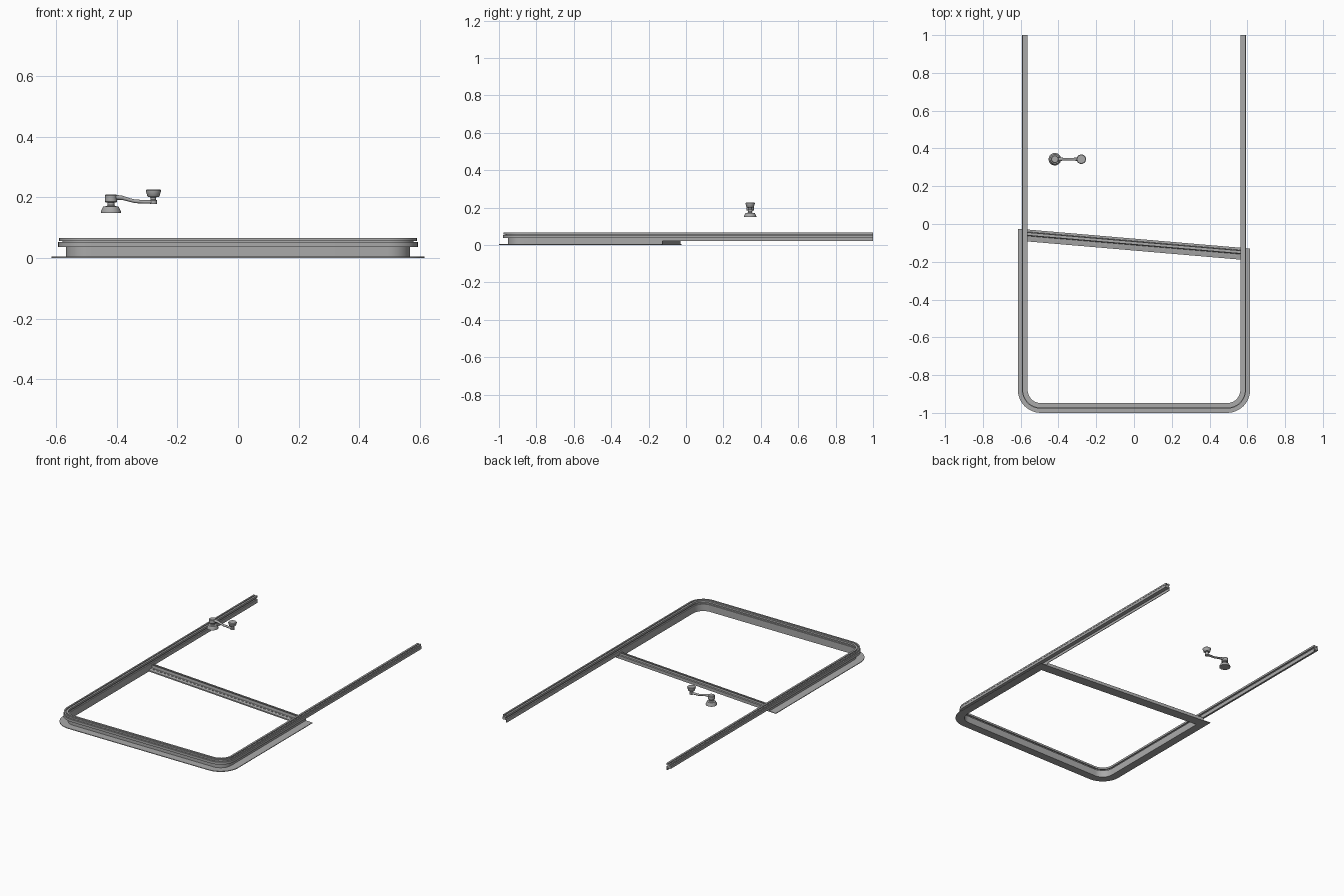
import bpy, bmesh, math
from mathutils import Vector

if "Cube" in bpy.data.objects:
    bpy.data.objects.remove(bpy.data.objects["Cube"])

grey = bpy.data.materials.new("satin grey")
grey.diffuse_color = (0.4, 0.4, 0.4, 1)
grey.use_nodes = True
grey.node_tree.nodes["Principled BSDF"].inputs["Base Color"].default_value = grey.diffuse_color

HX, FY, R = 0.563, -0.948, 0.07   # inner line of the frame and its corner radius


def finish(name, bm, smooth=True):
    bmesh.ops.recalc_face_normals(bm, faces=bm.faces)
    me = bpy.data.meshes.new(name)
    bm.to_mesh(me)
    bm.free()
    ob = bpy.data.objects.new(name, me)
    bpy.context.collection.objects.link(ob)
    me.materials.append(grey)
    if smooth:
        bpy.ops.object.select_all(action='DESELECT')
        ob.select_set(True)
        bpy.context.view_layer.objects.active = ob
        bpy.ops.object.shade_smooth_by_angle(angle=math.radians(35))
    return ob


def loft(bm, rings, closed_caps=True):
    rows = [[bm.verts.new(p) for p in r] for r in rings]
    n = len(rows[0])
    for a, b in zip(rows, rows[1:]):
        for i in range(n):
            j = (i + 1) % n
            bm.faces.new((a[i], a[j], b[j], b[i]))
    if closed_caps:
        bm.faces.new(rows[0])
        bm.faces.new(rows[-1])


def slope(x):
    return -0.0775 - 0.0854 * x


def u_sweep(name, profile, end_y):
    """Sweep a (outward, z) profile round the U-shaped frame line."""
    rings = [[(-HX - u, end_y(-HX - u), z) for u, z in profile]]
    for sx, a0 in ((-1, 180), (1, 270)):
        for k in range(13):
            a = math.radians(a0 + 90 * k / 12)
            rings.append([(sx * (HX - R) + (R + u) * math.cos(a),
                           FY + R + (R + u) * math.sin(a), z) for u, z in profile])
    rings.append([(HX + u, end_y(HX + u), z) for u, z in profile])
    bm = bmesh.new()
    loft(bm, rings)
    return finish(name, bm)


# Glass run channel, grooved on the inside, outside and top
u_sweep("glass_run_channel", [
    (0, .02), (.004, .02), (.004, .036), (.03, .036), (.03, .052), (.016, .052),
    (.016, .056), (.027, .056), (.027, .066), (.018, .066), (.018, .061), (.012, .061),
    (.012, .066), (0, .066), (0, .054), (.008, .054), (.008, .044), (0, .044)],
    lambda x: 1.0)

# Outer flange with upright wall, cut off along the sloping sill
u_sweep("frame_flange", [(0, 0), (.052, 0), (.052, .004), (.004, .004),
                         (.004, .02), (0, .02)], slope)

# Sloping sill bar with a sealing groove
sill = [(0, 0), (0, .02), (.012, .02), (.014, .03), (.018, .03), (.018, .014), (.028, .014),
        (.028, .03), (.032, .03), (.034, .012), (.063, .008), (.063, 0)]
bm = bmesh.new()
loft(bm, [[(x, slope(x) - d, z) for d, z in sill] for x in (-HX, HX)])
finish("sill_bar", bm, False)

# Row of small raised clips along the sill
bm = bmesh.new()
for i in range(40):
    x = -0.54 + 1.08 * i / 39
    loft(bm, [[(x + sx * .006, slope(x + sx * .006) - d, z)
               for d, z in ((.041, .009), (.041, .014), (.046, .014), (.046, .009))]
              for sx in (-1, 1)])
finish("sill_clips", bm, False)


# Crank handle
def lathe(name, cx, cy, pts, n=32):
    bm = bmesh.new()
    loft(bm, [[(cx + r * math.cos(2 * math.pi * i / n), cy + r * math.sin(2 * math.pi * i / n), z)
               for i in range(n)] for r, z in pts])
    return finish(name, bm)


CY = 0.343
lathe("crank_base", -.419, CY, [(.033, .149), (.033, .154), (.025, .17), (.014, .171),
                                (.011, .174), (.011, .186)])
lathe("crank_hub", -.419, CY, [(.017, .183), (.02, .186), (.02, .206), (.017, .209)])
lathe("crank_knob", -.279, CY, [(.012, .178), (.012, .19), (.009, .192), (.009, .2), (.017, .201),
                                (.02, .204), (.025, .22), (.025, .223), (.022, .226)])

# Arm: oval section following a gentle S from hub to knob
stations = [(-.419, .199, .014, .009), (-.40, .2, .011, .008), (-.38, .198, .008, .007),
            (-.36, .192, .007, .006), (-.34, .187, .007, .006), (-.31, .185, .008, .006),
            (-.279, .185, .011, .006)]
bm = bmesh.new()
loft(bm, [[(x, CY + w * math.cos(math.tau * i / 16), z + h * math.sin(math.tau * i / 16))
           for i in range(16)] for x, z, w, h in stations])
finish("crank_arm", bm)
